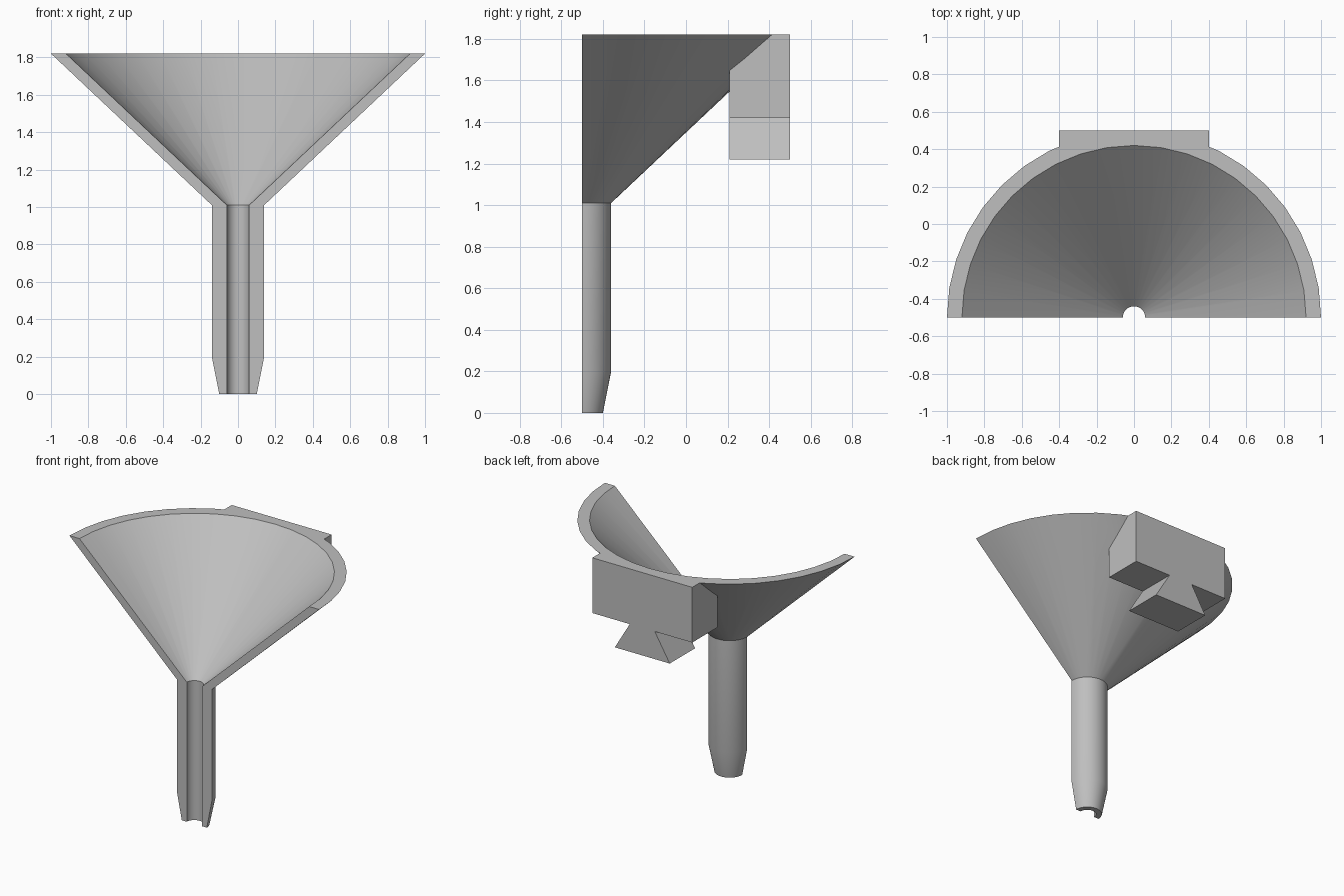
import bpy, bmesh, math
from mathutils import Matrix, Vector

if "Cube" in bpy.data.objects:
    bpy.data.objects.remove(bpy.data.objects["Cube"], do_unlink=True)

AXIS_Y = -0.5      # cut plane, which holds the funnel axis
RIM_Z = 1.82
NECK_Z = 1.01
STEPS = 20         # facets around the half turn

grey = bpy.data.materials.new("plain grey")
grey.use_nodes = True
colour = (0.52, 0.52, 0.52, 1)
grey.diffuse_color = colour
grey.node_tree.nodes["Principled BSDF"].inputs["Base Color"].default_value = colour


def make_object(name, bm):
    bmesh.ops.recalc_face_normals(bm, faces=bm.faces)
    mesh = bpy.data.meshes.new(name)
    bm.to_mesh(mesh)
    bm.free()
    mesh.materials.append(grey)
    obj = bpy.data.objects.new(name, mesh)
    bpy.context.collection.objects.link(obj)
    return obj


def combine(target, tool, operation):
    """Apply a boolean to the target and remove the tool."""
    mod = target.modifiers.new("combine", 'BOOLEAN')
    mod.operation = operation
    mod.solver = 'EXACT'
    mod.object = tool
    bpy.ops.object.select_all(action='DESELECT')
    bpy.context.view_layer.objects.active = target
    target.select_set(True)
    bpy.ops.object.modifier_apply(modifier=mod.name)
    bpy.data.objects.remove(tool, do_unlink=True)


# Half funnel: wall section (radius, z) swept through a half turn
section = [(0.06, 0), (0.10, 0), (0.14, 0.2), (0.14, NECK_Z),
           (1.0, RIM_Z), (0.92, RIM_Z), (0.06, NECK_Z)]
bm = bmesh.new()
rings = []
for i in range(STEPS + 1):
    a = math.pi * i / STEPS
    rings.append([bm.verts.new((r * math.cos(a), AXIS_Y + r * math.sin(a), z))
                  for r, z in section])
n = len(section)
for a, b in zip(rings, rings[1:]):
    for j in range(n):
        k = (j + 1) % n
        bm.faces.new((a[j], a[k], b[k], b[j]))
bm.faces.new(rings[0])
bm.faces.new(rings[-1])
funnel = make_object("half_funnel", bm)

# Mounting block with a dovetail hanging below it
half = [(0.4, RIM_Z), (0.4, 1.42), (0.1, 1.42), (0.22, 1.22)]
outline = half + [(-x, z) for x, z in reversed(half)]
bm = bmesh.new()
face = bm.faces.new([bm.verts.new((x, 0.21, z)) for x, z in outline])
ext = bmesh.ops.extrude_face_region(bm, geom=[face], use_keep_orig=True)
bmesh.ops.translate(bm, vec=Vector((0, 0.29, 0)),
                    verts=[v for v in ext["geom"] if isinstance(v, bmesh.types.BMVert)])
block = make_object("dovetail_block", bm)

# Trim the block to the middle of the funnel wall, then join it on
slope = 0.86 / (RIM_Z - NECK_Z)
top = 2.0
bm = bmesh.new()
bmesh.ops.create_cone(bm, cap_ends=True, segments=2 * STEPS, radius1=0.1,
                      radius2=0.1 + slope * (top - NECK_Z), depth=top - NECK_Z,
                      matrix=Matrix.Translation((0, AXIS_Y, (top + NECK_Z) / 2)))
cutter = make_object("bowl_cutter", bm)
cutter.hide_render = True
combine(block, cutter, 'DIFFERENCE')
combine(funnel, block, 'UNION')

bpy.ops.object.shade_smooth_by_angle(angle=math.radians(20))
